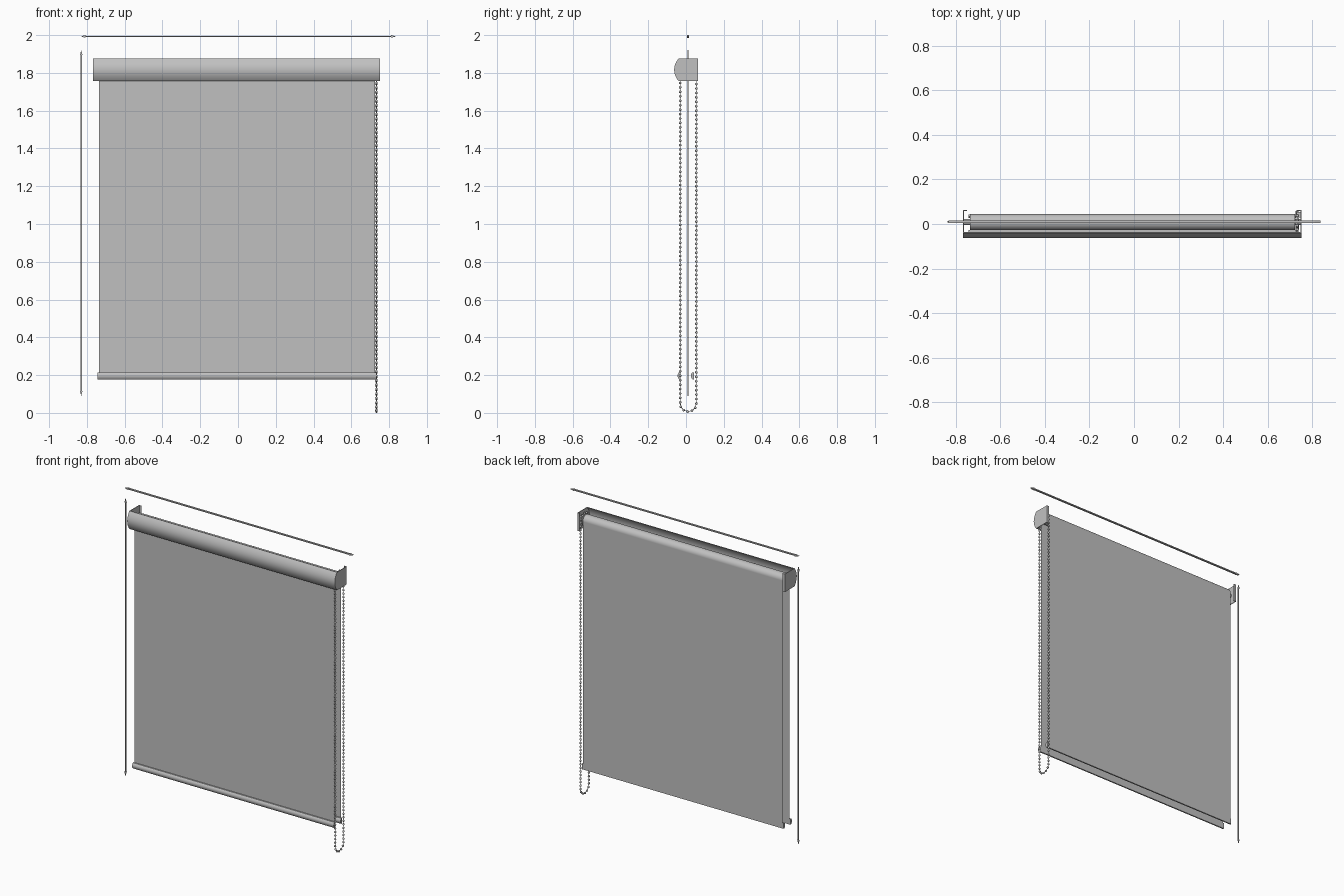
import bpy, bmesh, math
from mathutils import Matrix, Vector

cube = bpy.data.objects.get("Cube")
if cube:
    bpy.data.objects.remove(cube, do_unlink=True)


def material(name, rgb):
    m = bpy.data.materials.new(name)
    m.use_nodes = True
    m.diffuse_color = (*rgb, 1)
    m.node_tree.nodes["Principled BSDF"].inputs["Base Color"].default_value = (*rgb, 1)
    return m


GREY = material("light_grey", (0.53, 0.53, 0.53))


def finish(name, bm, smooth=True):
    bmesh.ops.recalc_face_normals(bm, faces=bm.faces)
    mesh = bpy.data.meshes.new(name)
    bm.to_mesh(mesh)
    bm.free()
    mesh.materials.append(GREY)
    ob = bpy.data.objects.new(name, mesh)
    bpy.context.collection.objects.link(ob)
    if smooth:
        bpy.ops.object.select_all(action="DESELECT")
        ob.select_set(True)
        bpy.context.view_layer.objects.active = ob
        bpy.ops.object.shade_smooth_by_angle(angle=math.radians(35))
    return ob


def prism(name, outline, axis, start, end):
    """Extrude an outline along x (points are y, z) or along y (points are x, z)."""
    def place(p, t):
        return (t, p[0], p[1]) if axis == "x" else (p[0], t, p[1])
    bm = bmesh.new()
    face = bm.faces.new([bm.verts.new(place(p, start)) for p in outline])
    ext = bmesh.ops.extrude_face_region(bm, geom=[face])
    move = Vector(place((0, 0), end - start))
    bmesh.ops.translate(bm, vec=move, verts=[v for v in ext["geom"] if isinstance(v, bmesh.types.BMVert)])
    return finish(name, bm)


def rod(name, radius, y, z, x0, x1, sides=40):
    ring = [(y + radius * math.cos(a), z + radius * math.sin(a))
            for a in (2 * math.pi * i / sides for i in range(sides))]
    return prism(name, ring, "x", x0, x1)


def box(name, x0, x1, y0, y1, z0, z1):
    return prism(name, [(y0, z0), (y1, z0), (y1, z1), (y0, z1)], "x", x0, x1)


def bulge(y_edge, y_front, z0, z1, steps=16):
    """Curved front, from the bottom edge up to the top edge."""
    mid, half = (z0 + z1) / 2, (z1 - z0) / 2
    return [(y_edge + (y_front - y_edge) * (1 - t * t), mid + half * t)
            for t in (2 * i / steps - 1 for i in range(steps + 1))]


LEFT, RIGHT = 0.752, -0.767          # cassette ends
BOTTOM, TOP = 1.757, 1.876
CLOTH_L, CLOTH_R = 0.724, -0.737
AXLE_Y, AXLE_Z, ROLL = 0.0085, 1.817, 0.0355

# Curved front cover with short lips, open at the back
outer = bulge(-0.040, -0.0625, BOTTOM, TOP)
inner = bulge(-0.040, -0.0590, BOTTOM + 0.004, TOP - 0.004)
lip = -0.035
cover = [(lip, BOTTOM)] + outer + [(lip, TOP), (lip, TOP - 0.004)] + inner[::-1] + [(lip, BOTTOM + 0.004)]
prism("front_cover", cover, "x", RIGHT, LEFT)

# End plates with back flanges and support blocks
plate = outer + [(0.0625, TOP), (0.0625, BOTTOM)]
for side, x, inward in (("left", LEFT, -1), ("right", RIGHT, 1)):
    prism(side + "_end_plate", plate, "x", x, x + inward * 0.004)
    box(side + "_back_flange", x, x + inward * 0.018, 0.0585, 0.0625, BOTTOM, TOP)
    rod(side + "_axle", 0.014, AXLE_Y, AXLE_Z, x, x + inward * 0.04, 20)
rod("chain_wheel", 0.036, AXLE_Y + 0.003, AXLE_Z, LEFT - 0.026, LEFT - 0.012)
box("clutch_block", LEFT - 0.022, LEFT - 0.004, 0.03, 0.055, AXLE_Z - 0.03, AXLE_Z + 0.03)

# Roll of cloth and the two hanging sheets
rod("cloth_roll", ROLL, AXLE_Y, AXLE_Z, CLOTH_R, CLOTH_L, 48)
for name, y in (("front_sheet", AXLE_Y - ROLL), ("back_sheet", AXLE_Y + ROLL)):
    bm = bmesh.new()
    bm.faces.new([bm.verts.new((x, y, z)) for x, z in
                  ((CLOTH_R, 0.182), (CLOTH_L, 0.182), (CLOTH_L, AXLE_Z), (CLOTH_R, AXLE_Z))])
    finish(name, bm, False)
    # Rounded weight bar in front of the sheet's lower edge
    bar = bulge(y - 0.010, y - 0.018, 0.178, 0.215, 8)
    bar += [(y - 0.001, 0.215), (y - 0.001, 0.178)]
    prism(name.replace("sheet", "weight_bar"), bar, "x", CLOTH_R - 0.007, CLOTH_L + 0.008)

# Beaded chain loop: straight runs joined by half circles
CHAIN_X, CHAIN_Y, REACH = 0.733, 0.012, 0.043
low, high = REACH + 0.007, AXLE_Z
run, arc = high - low, math.pi * REACH
total = 2 * (run + arc)


def on_loop(d):
    if d < run:
        return (CHAIN_Y - REACH, high - d)
    if d < run + arc:
        a = math.pi + (d - run) / REACH
        return (CHAIN_Y + REACH * math.cos(a), low + REACH * math.sin(a))
    if d < 2 * run + arc:
        return (CHAIN_Y + REACH, low + d - run - arc)
    a = (d - 2 * run - arc) / REACH
    return (CHAIN_Y + REACH * math.cos(a), high + REACH * math.sin(a))


beads = round(total / 0.0235)
bm = bmesh.new()
for i in range(beads):
    y, z = on_loop(total * i / beads)
    bmesh.ops.create_uvsphere(bm, u_segments=10, v_segments=6, radius=0.007,
                              matrix=Matrix.Translation((CHAIN_X, y, z)))
finish("chain_beads", bm)

curve = bpy.data.curves.new("chain_cord", "CURVE")
curve.dimensions = "3D"
curve.bevel_depth = 0.002
curve.bevel_resolution = 1
spline = curve.splines.new("POLY")
spline.points.add(beads - 1)
spline.use_cyclic_u = True
for i, p in enumerate(spline.points):
    p.co = (CHAIN_X, *on_loop(total * i / beads), 1)
curve.materials.append(GREY)
bpy.context.collection.objects.link(bpy.data.objects.new("chain_cord", curve))


# Flat double-ended arrows marking the width and the height
def arrow(start, end, shaft=0.0035, head=0.007, length=0.026):
    half = [(start, 0), (start + length, head), (start + length, shaft),
            (end - length, shaft), (end - length, head), (end, 0)]
    return half + [(a, -b) for a, b in half[-2:0:-1]]


prism("width_arrow", arrow(-0.833, 0.837), "y", 0.004, 0.016)
bpy.data.objects["width_arrow"].location.z = 1.993
prism("height_arrow", [(b, a) for a, b in arrow(0.09, 1.92)], "y", 0.007, 0.013)
bpy.data.objects["height_arrow"].location.x = -0.830
